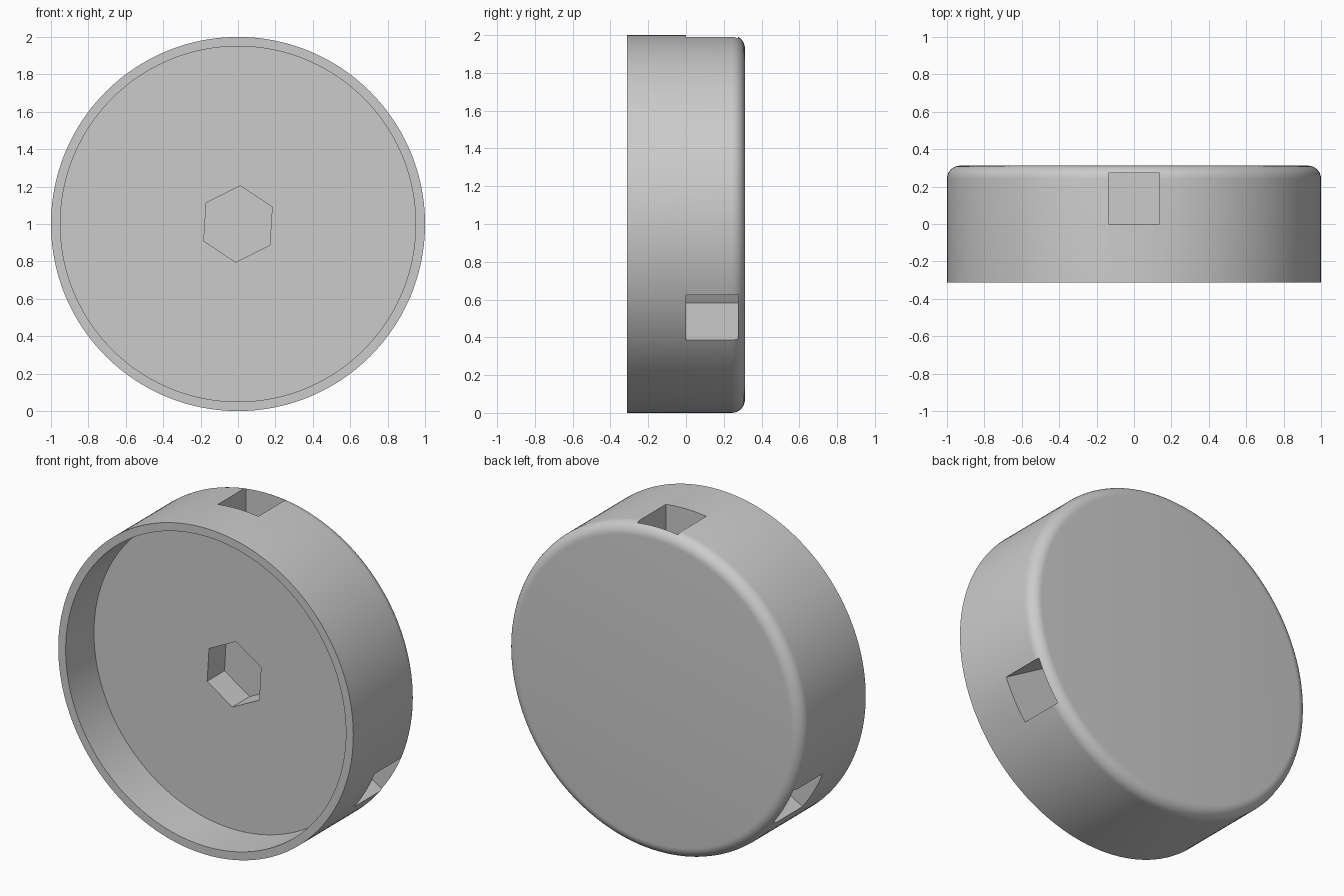
import bpy, bmesh
from math import pi, sin, cos, radians
from mathutils import Matrix, Vector

cube = bpy.data.objects.get("Cube")
if cube:
    bpy.data.objects.remove(cube, do_unlink=True)

CENTRE = Vector((0, 0, 1))
BACK, FRONT = 0.312, -0.312
FILLET = 0.07

grey = bpy.data.materials.new("plain grey")
grey.use_nodes = True
colour = (0.6, 0.6, 0.6, 1)
grey.diffuse_color = colour
grey.node_tree.nodes["Principled BSDF"].inputs["Base Color"].default_value = colour


def add_object(name, bm):
    bmesh.ops.recalc_face_normals(bm, faces=bm.faces)
    mesh = bpy.data.meshes.new(name)
    bm.to_mesh(mesh)
    bm.free()
    mesh.materials.append(grey)
    obj = bpy.data.objects.new(name, mesh)
    bpy.context.collection.objects.link(obj)
    return obj


def lathe(name, profile, steps=160):
    """Turn an (r, y) profile around the y axis through CENTRE."""
    bm = bmesh.new()
    rings = []
    for r, y in profile:
        rings.append([bm.verts.new(CENTRE + Vector((r * sin(2 * pi * i / steps), y,
                                                    r * cos(2 * pi * i / steps))))
                      for i in range(steps)])
    for a, b in zip(rings, rings[1:]):
        for i in range(steps):
            j = (i + 1) % steps
            bm.faces.new((a[i], a[j], b[j], b[i]))
    bm.faces.new(rings[0])
    bm.faces.new(rings[-1])
    return add_object(name, bm)


def cut(target, cutter):
    mod = target.modifiers.new(cutter.name, "BOOLEAN")
    mod.operation = "DIFFERENCE"
    mod.solver = "EXACT"
    mod.object = cutter
    cutter.hide_render = True
    bpy.context.view_layer.objects.active = target
    bpy.ops.object.modifier_apply(modifier=mod.name)
    bpy.data.objects.remove(cutter, do_unlink=True)


# Round cap: open front recess, thin rim, rounded back edge
profile = [(0.95, -0.038), (0.95, FRONT), (1, FRONT)]
for k in range(9):
    a = pi / 2 * k / 8
    profile.append((1 - FILLET + FILLET * cos(a), BACK - FILLET + FILLET * sin(a)))
cap = lathe("round_cap", profile)

# Hexagonal pocket in the recess floor
bm = bmesh.new()
bmesh.ops.create_cone(bm, cap_ends=True, segments=6, radius1=0.204, radius2=0.204, depth=0.3,
                      matrix=Matrix.Translation(CENTRE + Vector((0, -0.02, 0)))
                      @ Matrix.Rotation(radians(-3.5), 4, "Y").inverted()
                      @ Matrix.Rotation(pi / 2, 4, "X"))
# Turn so that one corner sits just right of the top
corner = max(bm.verts, key=lambda v: v.co.z).co - CENTRE
turn = Matrix.Rotation(radians(3.5) - Vector((corner.z, corner.x)).angle_signed(Vector((1, 0))) * -1, 3, "Y") \
    if abs(corner.x - 0.0125) > 0.002 else Matrix.Identity(3)
bmesh.ops.rotate(bm, verts=bm.verts, cent=CENTRE, matrix=turn)
cut(cap, add_object("hex_cutter", bm))

# Three square radial slots around the side
for k in range(3):
    bm = bmesh.new()
    bmesh.ops.create_cube(bm, size=1, matrix=Matrix.Translation(CENTRE)
                          @ Matrix.Rotation(2 * pi * k / 3, 4, "Y")
                          @ Matrix.Translation((0, 0.137, 0.9))
                          @ Matrix.Diagonal((0.274, 0.274, 0.6, 1)))
    cut(cap, add_object("slot_cutter", bm))

# Smooth round walls, sharp rims
bpy.ops.object.select_all(action="DESELECT")
cap.select_set(True)
bpy.context.view_layer.objects.active = cap
bpy.ops.object.shade_smooth_by_angle(angle=radians(30))
